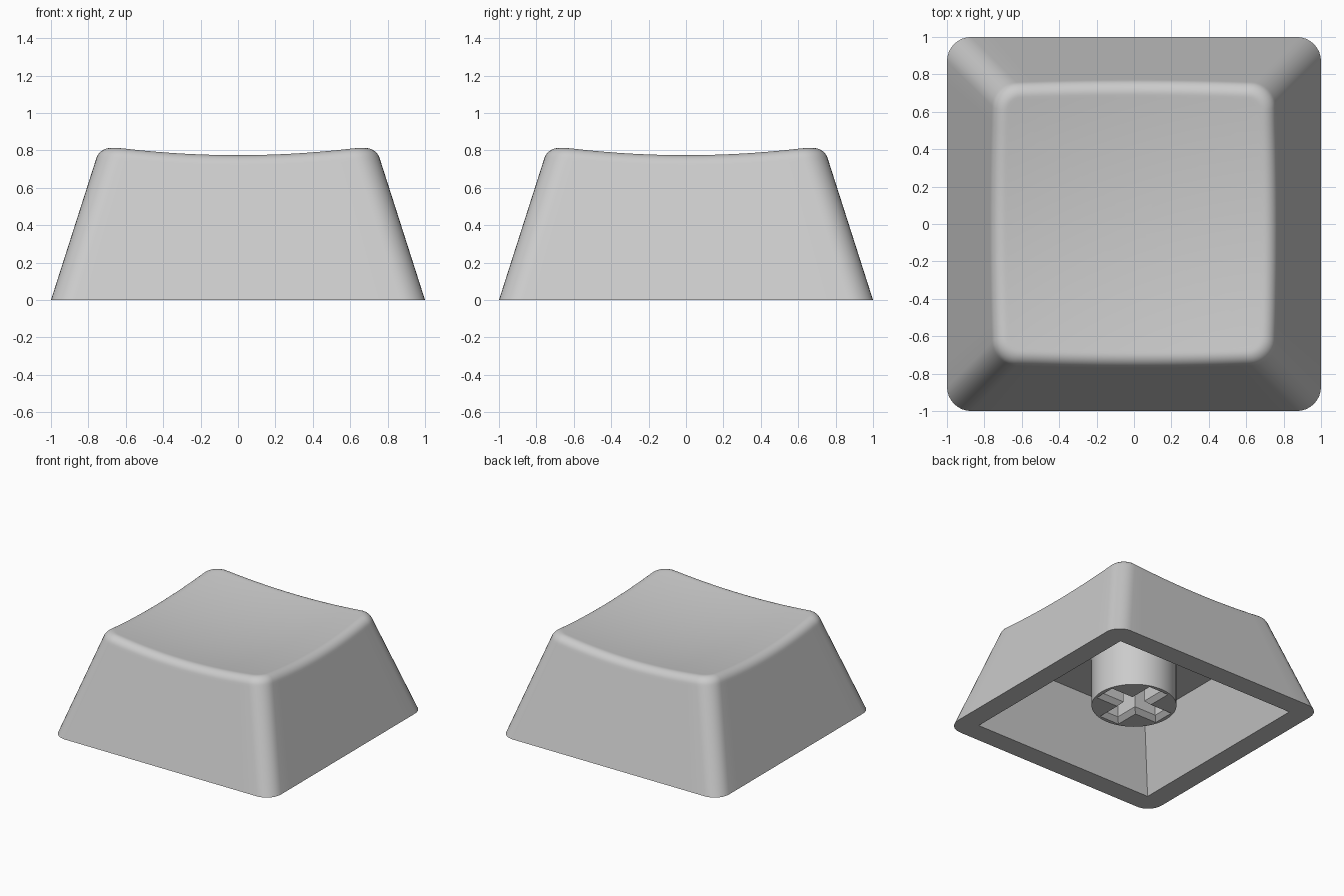
import bpy, bmesh, math
from mathutils import Vector

if "Cube" in bpy.data.objects:
    bpy.data.objects.remove(bpy.data.objects["Cube"])

TAPER = 0.32      # wall lean per unit of height
RADIUS = 0.13     # vertical corner radius
FILLET = 0.06     # setback of the rounded top edge
CEILING = 0.535   # height of the cavity
SIDE, ARC = 14, 8  # segments per straight side and per corner

grey = bpy.data.materials.new("grey_plastic")
grey.diffuse_color = (0.6, 0.6, 0.6, 1)
grey.use_nodes = True
grey.node_tree.nodes["Principled BSDF"].inputs["Base Color"].default_value = grey.diffuse_color


def ring(half, r):
    """Rounded square outline; the point count never changes."""
    pts = []
    for c, s in ((1, 0), (0, 1), (-1, 0), (0, -1)):
        local = []
        for i in range(ARC + 1):
            a = math.pi / 2 * i / ARC
            local.append((half - r + r * math.cos(a), half - r + r * math.sin(a)))
        for i in range(1, SIDE):
            local.append(((half - r) * (1 - 2 * i / SIDE), half))
        pts += [Vector((x * c - y * s, x * s + y * c)) for x, y in local]
    return pts


def dish(p):
    """Height of the scooped top."""
    return 0.726 + 0.1 * p.length_squared


def add_loop(bm, pts):
    return [bm.verts.new(p) for p in pts]


def bridge(bm, a, b):
    n = len(a)
    for i in range(n):
        j = (i + 1) % n
        bm.faces.new((a[i], a[j], b[j], b[i]))


def finish(bm, name):
    bmesh.ops.remove_doubles(bm, verts=bm.verts, dist=1e-5)
    bmesh.ops.recalc_face_normals(bm, faces=bm.faces)
    mesh = bpy.data.meshes.new(name)
    bm.to_mesh(mesh)
    bm.free()
    mesh.materials.append(grey)
    ob = bpy.data.objects.new(name, mesh)
    bpy.context.collection.objects.link(ob)
    bpy.ops.object.select_all(action='DESELECT')
    ob.select_set(True)
    bpy.context.view_layer.objects.active = ob
    bpy.ops.object.shade_smooth_by_angle(angle=math.radians(30))
    return ob


# Rounded top edge: wall point, corner point and dish point for each outline point
count = len(ring(1, RADIUS))
supports, walls, edges, tops = [], [], [], []
for i in range(count):
    z = 0.78
    for _ in range(8):
        p = ring(1 - TAPER * z, RADIUS)[i]
        z = dish(p)
    low = z - FILLET * 0.95
    for group, h in ((walls, low), (supports, low - 0.015)):
        w = ring(1 - TAPER * h, RADIUS)[i]
        group.append(Vector((w.x, w.y, h)))
    d = ring(1 - TAPER * z - FILLET, RADIUS - FILLET)[i]
    edges.append(Vector((p.x, p.y, z)))
    tops.append(Vector((d.x, d.y, dish(d))))


def fillet(t, weight=0.78):
    a, b, c = (1 - t) ** 2, 2 * t * (1 - t) * weight, t * t
    return [(w * a + e * b + d * c) / (a + b + c) for w, e, d in zip(walls, edges, tops)]


# Cap shell: cavity, rim, walls, rounded edge and dished top
bm = bmesh.new()
cavity = [add_loop(bm, [(p.x, p.y, z) for p in ring(0.83 - TAPER * z, 0)]) for z in (CEILING, 0)]
bm.faces.new(cavity[0])
loops = cavity + [add_loop(bm, [(p.x, p.y, 0) for p in ring(1, RADIUS)]), add_loop(bm, supports)]
loops += [add_loop(bm, fillet(k / 8)) for k in range(9)]
for f in (0.98, 0.9, 0.8, 0.7, 0.6, 0.5, 0.4, 0.3, 0.2, 0.1):
    loops.append(add_loop(bm, [(p.x * f, p.y * f, dish(p.xy * f)) for p in tops]))
for a, b in zip(loops, loops[1:]):
    bridge(bm, a, b)
centre = bm.verts.new((0, 0, dish(Vector((0, 0)))))
last = loops[-1]
for i in range(count):
    bm.faces.new((last[i], last[(i + 1) % count], centre))
finish(bm, "keycap_shell")


# Stem: round post with a cross-shaped socket, chamfered at its mouth
def cross(length, width, z):
    pts = []
    for c, s in ((1, 0), (0, 1), (-1, 0), (0, -1)):
        for x, y in ((length, -width), (length, width), (width, width)):
            pts.append((x * c - y * s, x * s + y * c, z))
    return pts


bm = bmesh.new()
BOTTOM = 0.115
turns = [math.tau * i / 64 for i in range(64)]
outer = [add_loop(bm, [(0.32 * math.cos(a), 0.32 * math.sin(a), z) for a in turns])
         for z in (BOTTOM, CEILING + 0.01)]
inner = [add_loop(bm, cross(*size)) for size in
         ((0.29, 0.09, BOTTOM), (0.255, 0.055, BOTTOM + 0.035), (0.255, 0.055, 0.5))]
bridge(bm, *outer)
bridge(bm, inner[0], inner[1])
bridge(bm, inner[1], inner[2])
bm.faces.new(outer[1])
bm.faces.new(inner[2])
rim = [bm.edges.get((l[i], l[(i + 1) % len(l)])) for l in (outer[0], inner[0]) for i in range(len(l))]
bmesh.ops.triangle_fill(bm, edges=rim, use_beauty=True, normal=(0, 0, -1))
finish(bm, "stem")
